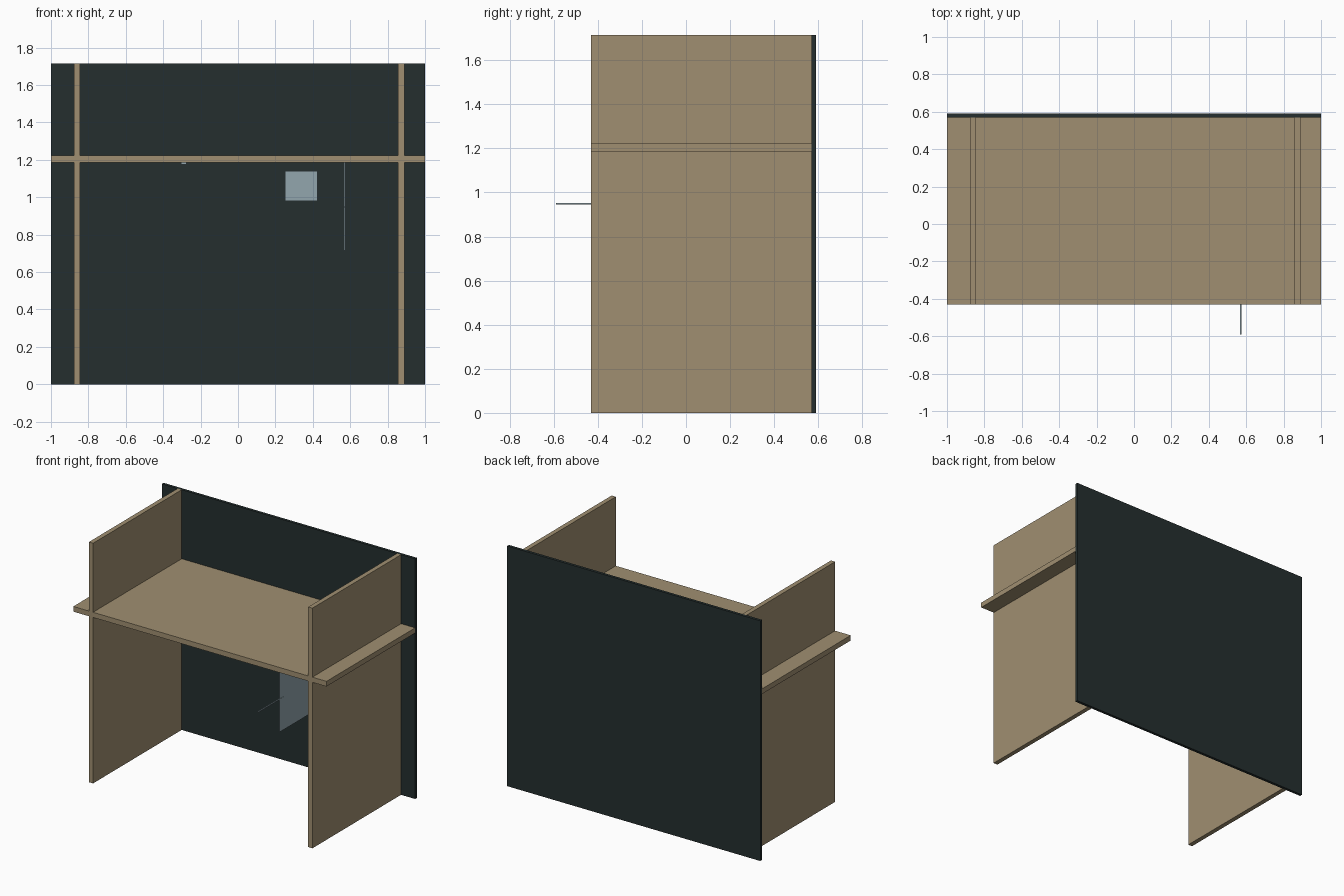
import bpy
import bmesh
from mathutils import Vector

cube = bpy.data.objects.get("Cube")
if cube:
    bpy.data.objects.remove(cube, do_unlink=True)


def material(name, rgb):
    mat = bpy.data.materials.new(name)
    mat.use_nodes = True
    color = (*rgb, 1.0)
    mat.diffuse_color = color
    mat.node_tree.nodes["Principled BSDF"].inputs["Base Color"].default_value = color
    return mat


def box(name, low, high, mat):
    """Axis-aligned board between two opposite corners."""
    low, high = Vector(low), Vector(high)
    mesh = bpy.data.meshes.new(name)
    bm = bmesh.new()
    bmesh.ops.create_cube(bm, size=1)
    bmesh.ops.scale(bm, vec=high - low, verts=bm.verts)
    bm.to_mesh(mesh)
    bm.free()
    mesh.materials.append(mat)
    obj = bpy.data.objects.new(name, mesh)
    obj.location = (low + high) / 2
    bpy.context.collection.objects.link(obj)
    return obj


wood = material("light_wood", (0.352, 0.275, 0.165))
dark = material("dark_panel", (0.018, 0.028, 0.028))
metal = material("pale_metal", (0.287, 0.381, 0.423))

FRONT, BACK, TOP = -0.43, 0.57, 1.715
SHELF_LOW, SHELF_HIGH = 1.185, 1.222

# Main boards
box("back_panel", (-1, BACK, 0), (1, 0.59, TOP), dark)
box("desk_top", (-1, FRONT, SHELF_LOW), (1, BACK, SHELF_HIGH), wood)

# Side boards, split above and below the desk top
for side, x in (("right", -0.877), ("left", 0.856)):
    box(f"{side}_leg", (x, FRONT, 0), (x + 0.033, BACK, SHELF_LOW), wood)
    box(f"{side}_screen", (x, FRONT, SHELF_HIGH), (x + 0.033, BACK, TOP), wood)

# Fittings under the desk top
box("hanging_plate", (0.568, -0.35, 0.715), (0.574, 0.15, SHELF_LOW), metal)
box("plate_rod", (0.567, -0.59, 0.946), (0.575, -0.30, 0.952), metal)
box("wall_box", (0.25, 0.47, 0.98), (0.425, BACK, 1.14), metal)
box("underside_strip", (-0.305, -0.1, 1.175), (-0.275, 0.1, SHELF_LOW), metal)
